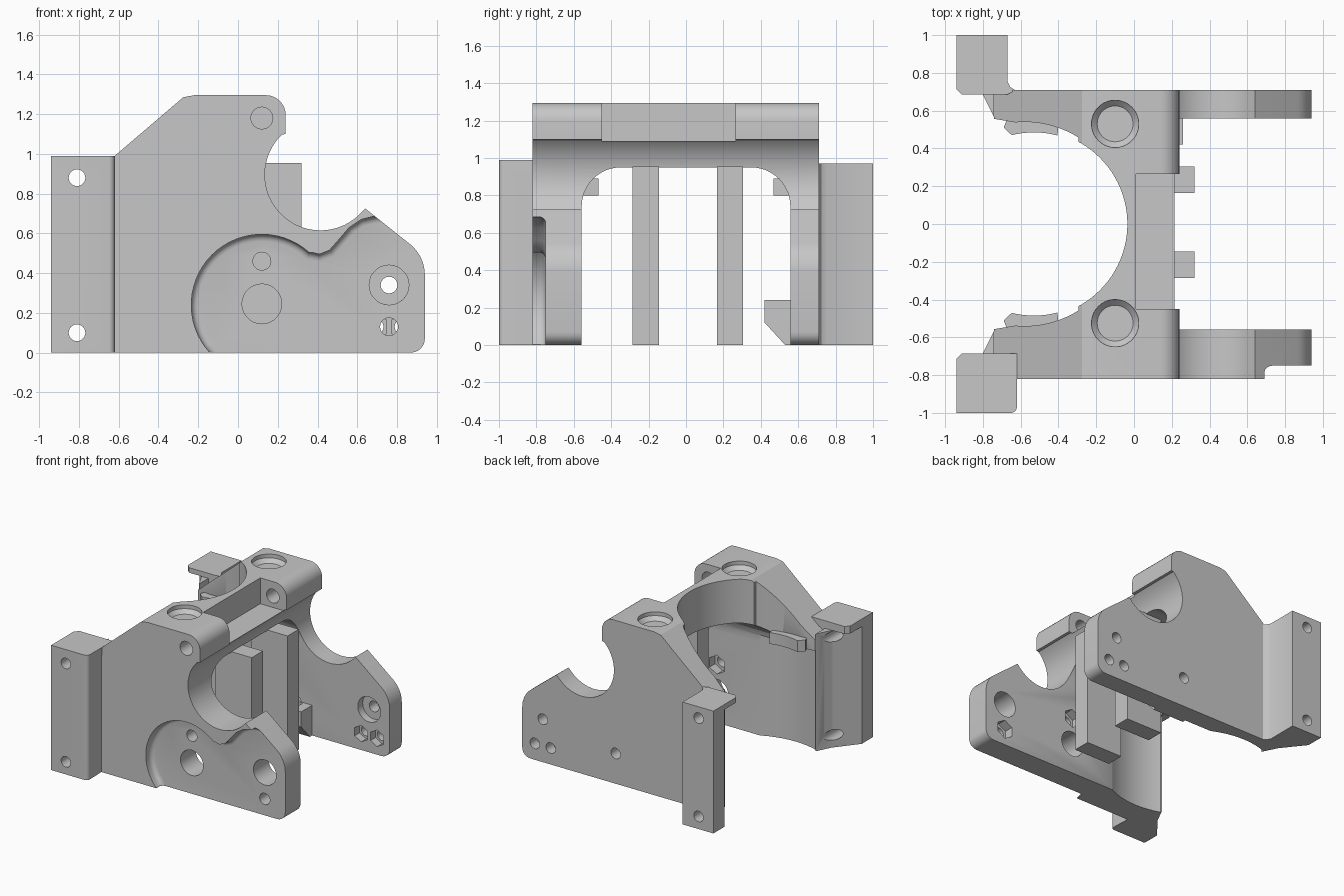
import bpy, bmesh, math
from mathutils import Vector

cube = bpy.data.objects.get("Cube")
if cube:
    bpy.data.objects.remove(cube, do_unlink=True)

grey = bpy.data.materials.new("matte_grey")
grey.use_nodes = True
COLOUR = (0.57, 0.57, 0.57, 1)
grey.diffuse_color = COLOUR
grey.node_tree.nodes["Principled BSDF"].inputs["Base Color"].default_value = COLOUR


def prism(name, pts, axis, lo, hi, bevel=None):
    """Extrude a 2D outline along an axis; bevel = (level, width, segments) rounds one end."""
    place = {"x": lambda a, b, t: (t, a, b),
             "y": lambda a, b, t: (a, t, b),
             "z": lambda a, b, t: (a, b, t)}[axis]
    bm = bmesh.new()
    face = bm.faces.new([bm.verts.new(place(a, b, lo)) for a, b in pts])
    ext = bmesh.ops.extrude_face_region(bm, geom=[face])
    move = Vector(place(0, 0, hi - lo))
    bmesh.ops.translate(bm, vec=move, verts=[v for v in ext["geom"] if isinstance(v, bmesh.types.BMVert)])
    bmesh.ops.recalc_face_normals(bm, faces=bm.faces)
    if bevel:
        level, width, segments = bevel
        i = "xyz".index(axis)
        rim = [e for e in bm.edges if all(abs(v.co[i] - level) < 1e-4 for v in e.verts)]
        bmesh.ops.bevel(bm, geom=rim, offset=width, segments=segments, profile=0.5, affect="EDGES")
    mesh = bpy.data.meshes.new(name)
    bm.to_mesh(mesh)
    bm.free()
    mesh.materials.append(grey)
    ob = bpy.data.objects.new(name, mesh)
    bpy.context.collection.objects.link(ob)
    return ob


def arc(cx, cy, r, start, end, n=12):
    angles = [math.radians(start + (end - start) * i / n) for i in range(n + 1)]
    return [(cx + r * math.cos(a), cy + r * math.sin(a)) for a in angles]


def disc(cx, cy, r, n=40):
    return arc(cx, cy, r, 0, 360 * (n - 1) / n, n - 1)


def hexagon(cx, cy, r):
    return arc(cx, cy, r, 30, 330, 5)


def box(a0, a1, b0, b1):
    return [(a0, b0), (a1, b0), (a1, b1), (a0, b1)]


def cut(ob, pts, axis, lo, hi, bevel=None):
    """Subtract an extruded outline from a part."""
    tool = prism("cutter", pts, axis, lo, hi, bevel)
    tool.hide_render = True
    mod = ob.modifiers.new("cut", "BOOLEAN")
    mod.operation, mod.solver, mod.object = "DIFFERENCE", "EXACT", tool
    bpy.context.view_layer.objects.active = ob
    bpy.ops.object.modifier_apply(modifier=mod.name)
    bpy.data.objects.remove(tool, do_unlink=True)


FRONT, BACK, INNER = -0.82, 0.71, 0.558

# Frame: side outline with tube cradle, extruded across the full width
outline = [(-0.74, 0)]
outline += arc(0.87, 0.07, 0.07, -90, 0, 6)
outline += arc(0.74, 0.39, 0.2, 0, 50, 8)
outline += [(0.64, 0.725)]
outline += arc(0.415, 0.895, 0.28, -45, -226, 40)
outline += [(0.24, 1.1)]
outline += arc(0.14, 1.195, 0.1, 0, 90, 8)
outline += [(-0.22, 1.295), (-0.275, 1.285), (-0.62, 0.99), (-0.74, 0.888)]
frame = prism("frame", outline, "y", FRONT, BACK)

# Arched opening between the two side plates
arch = [(-INNER, -0.1), (INNER, -0.1)]
arch += arc(INNER - 0.21, 0.74, 0.21, 0, 90) + arc(0.21 - INNER, 0.74, 0.21, 90, 180)
cut(frame, arch, "x", -1.2, 1.2)

# Round upright bay: flared under the sloped edges, widest below the ledges
cut(frame, arc(-0.53, 0, 0.495, -90, 90, 48) + [(-1.2, 0.495), (-1.2, -0.495)], "z", -0.1, 1.5)
flare = arc(-0.58, 0, 0.54, 58, 95, 16) + [(-0.76, 0.56)]
cut(frame, flare + [(x, -y) for x, y in reversed(flare)], "z", -0.1, 1.5)
cut(frame, disc(-0.53, 0, 0.62, 72), "z", -0.1, 0.8)

# Notch in the top bridge
cut(frame, box(0.01, 0.4, -0.45, 0.265), "z", 1.09, 1.5)

# Recess on the front plate with a filleted floor
recess = [(1.1, -0.1), (1.1, 0.685), (0.68, 0.685)]
recess += [(0.62, 0.67), (0.56, 0.63), (0.5, 0.56), (0.46, 0.515), (0.41, 0.495), (0.37, 0.505)]
recess += arc(0.12, 0.24, 0.355, 48, 222, 30) + [(-0.14, -0.1)]
cut(frame, recess, "y", -1, -0.75, (-0.75, 0.035, 4))

# Tapered sockets in the top, and the bridge cross holes that open into the notch
for y in (-0.525, 0.53):
    cut(frame, disc(-0.1, y, 0.125), "z", 1.235, 1.5, (1.235, 0.03, 1))
for lo, hi in ((-1, -0.3), (0.1, 0.6)):
    cut(frame, disc(0.12, 1.18, 0.055, 24), "y", lo, hi)

# Front plate holes with nut pockets on the inside
for x, z, r in ((0.12, 0.46, 0.045), (0.12, 0.245, 0.1), (0.76, 0.34, 0.1), (0.76, 0.13, 0.045)):
    cut(frame, disc(x, z, r, 28), "y", -1, -0.3)
for x, z in ((0.12, 0.46), (0.76, 0.13)):
    cut(frame, hexagon(x, z, 0.075), "y", -0.63, -0.3)

# Back plate holes with nut pockets on the inside
for x, z in ((0.12, 0.24), (0.69, 0.13), (0.83, 0.13), (0.76, 0.34)):
    cut(frame, disc(x, z, 0.042, 24), "y", 0.3, 1)
for x, z in ((0.69, 0.13), (0.83, 0.13)):
    cut(frame, hexagon(x, z, 0.066), "y", 0.3, 0.62)
cut(frame, disc(0.76, 0.34, 0.1), "y", 0.3, 0.62)

parts = [frame]

# Mounting columns with a thin cap, one on each side
for label, side, inner_x, top in (("front", -1, -0.62, 0.99), ("back", 1, -0.67, 0.97)):
    corner = arc(inner_x - 0.03, 0.97, 0.03, 90, 0, 5) if side < 0 else [(inner_x, 1)]
    outer = [(-0.94, 1)] + corner
    if side > 0:
        outer += [(inner_x, 0.755), (-0.655, 0.725), (-0.63, 0.709)]
    plan = outer + [(-0.63, 0.69), (-0.74, 0.69), (-0.74, 0.565), (-0.8, 0.685), (-0.94, 0.86)]
    column = prism(label + "_mount_column", [(x, y * side) for x, y in plan], "z", 0, 0.93)
    cap_plan = outer + [(inner_x + 0.001, 0.685), (-0.91, 0.685), (-0.94, 0.715)]
    cap = prism(label + "_mount_cap", [(x, y * side) for x, y in cap_plan], "z", 0.93, top)
    for z in (0.1, 0.88):
        cut(column, disc(-0.81, z, 0.042, 24), "y", -1.2, 1.2)
    # Retaining ledge inside the bay
    ledge_plan = arc(-0.53, 0, 0.485, 75, 104, 8) + [(-0.69, 0.51), (-0.67, 0.56), (-0.4, 0.56)]
    ledge = prism(label + "_ledge", [(x, y * side) for x, y in ledge_plan], "z", 0.8, 0.89)
    parts += [column, cap, ledge]

# Upright bars under the bridge
for label, y in (("front", -0.285), ("back", 0.165)):
    parts.append(prism(label + "_upright_bar", box(0, 0.32, y, y + 0.14), "z", 0, 0.955))

# Chamfered tab on the inside of the back plate
tab = prism("inner_tab", [(0.42, 0.24), (0.42, 0.12), (0.53, 0), (0.57, 0), (0.57, 0.24)], "x", -0.02, 0.26)
cut(tab, hexagon(0.12, 0.24, 0.075), "y", 0.3, 0.55)
parts.append(tab)

# Smooth rounded faces while keeping edges crisp
bpy.ops.object.select_all(action="DESELECT")
for part in parts:
    part.select_set(True)
bpy.context.view_layer.objects.active = frame
bpy.ops.object.shade_smooth_by_angle(angle=math.radians(30))
